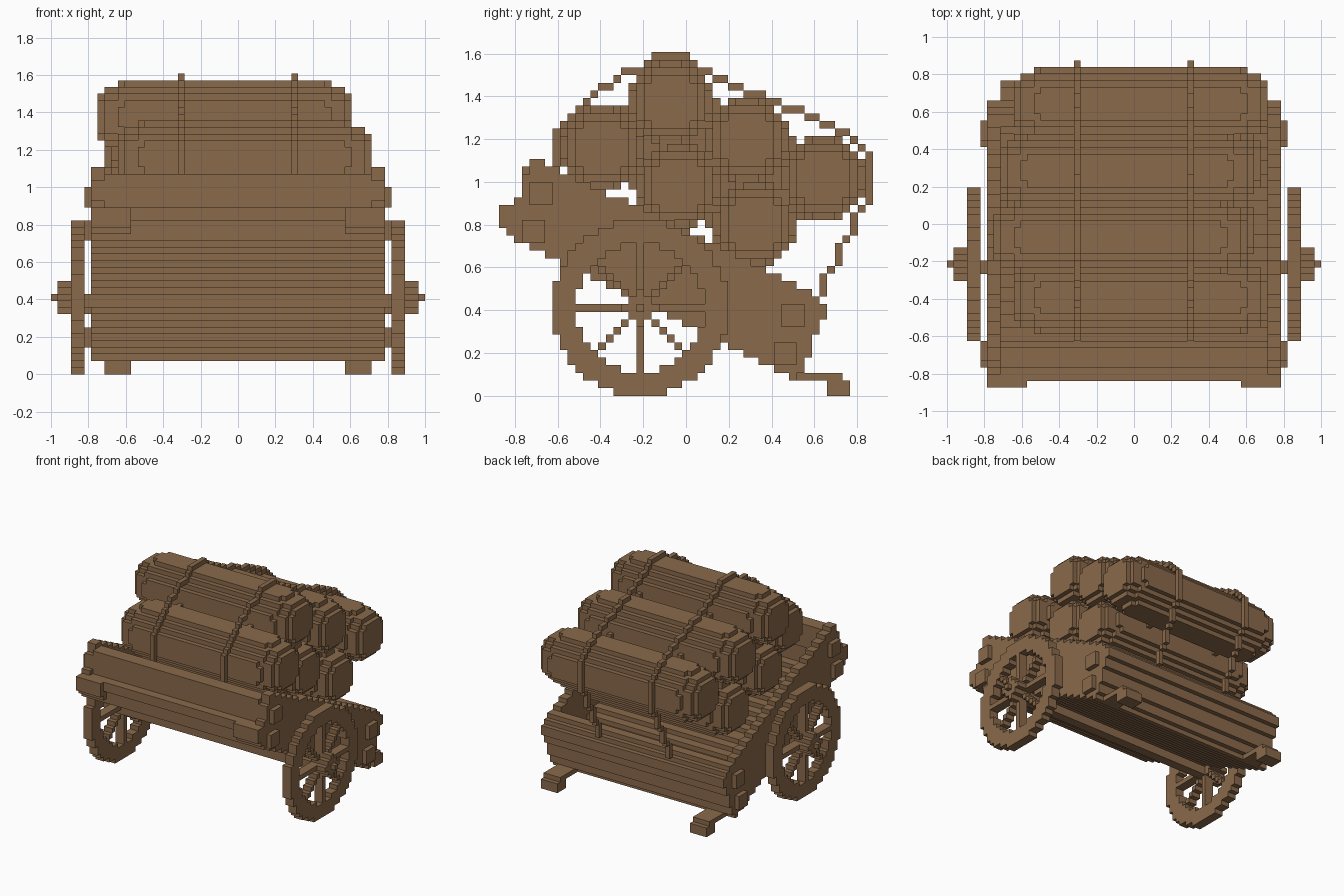
import bpy, math

if "Cube" in bpy.data.objects:
    bpy.data.objects.remove(bpy.data.objects["Cube"], do_unlink=True)

V = 2 / 56        # block size
Y0 = -24.5        # first block column along y

wood = bpy.data.materials.new("brown wood")
wood.use_nodes = True
COLOUR = (0.255, 0.144, 0.07, 1)
wood.diffuse_color = COLOUR
bsdf = wood.node_tree.nodes["Principled BSDF"]
bsdf.inputs["Base Color"].default_value = COLOUR
bsdf.inputs["Roughness"].default_value = 0.9


def build(name, *slabs):
    """Skin of a block model; each slab is (cells in the y-z plane, x start, x end)."""
    solid = {(i, j, k) for cells, x0, x1 in slabs for i in range(x0, x1) for j, k in cells}
    index, verts, faces = {}, [], []
    for cell in sorted(solid):
        for axis in range(3):
            for side in (0, 1):
                beyond = list(cell)
                beyond[axis] += 2 * side - 1
                if tuple(beyond) in solid:
                    continue
                quad = []
                for u, w in ((0, 0), (1, 0), (1, 1), (0, 1)):
                    p = list(cell)
                    p[axis] += side
                    p[(axis + 1) % 3] += u
                    p[(axis + 2) % 3] += w
                    p = tuple(p)
                    if p not in index:
                        index[p] = len(verts)
                        verts.append((p[0] * V, (p[1] + Y0) * V, p[2] * V))
                    quad.append(index[p])
                faces.append(quad if side else quad[::-1])
    mesh = bpy.data.meshes.new(name)
    mesh.from_pydata(verts, [], faces)
    mesh.materials.append(wood)
    bpy.context.collection.objects.link(bpy.data.objects.new(name, mesh))


def both_sides(name, *slabs):
    build("left_" + name, *slabs)
    build("right_" + name, *[(cells, -x1, -x0) for cells, x0, x1 in slabs])


def rect(j0, j1, k0, k1):
    return {(j, k) for j in range(j0, j1) for k in range(k0, k1)}


def disc(cj, ck, r, inner=-1):
    n = int(r) + 1
    return {(cj + a, ck + b) for a in range(-n, n + 1) for b in range(-n, n + 1)
            if inner < math.hypot(a, b) <= r}


def line(points):
    cells = set()
    for (a, b), (c, d) in zip(points, points[1:]):
        n = max(abs(c - a), abs(d - b))
        for i in range(n + 1):
            cells.add((round(a + (c - a) * i / n), round(b + (d - b) * i / n)))
    return cells


# Tilted cart box: the outline runs clockwise, first edge is the open top
OUTLINE = [(-0.72, 1.12), (0.62, 0.475), (0.655, 0.40), (0.52, 0.07), (-0.85, 0.75)]


def edge_depths(j, k):
    y, z = (j + 0.5 + Y0) * V, (k + 0.5) * V
    depths = []
    for (a, b), (c, d) in zip(OUTLINE, OUTLINE[1:] + OUTLINE[:1]):
        depths.append(((y - a) * (d - b) - (z - b) * (c - a)) / math.hypot(c - a, d - b))
    return depths


panel = {c for c in rect(0, 49, 0, 45) if min(edge_depths(*c)) >= 0}
shell = {(j, k) for j, k in panel if min(edge_depths(j, k)[1:]) < 0.09
         and k < 30 and not (j < 5 and k >= 21)}
front_board = rect(3, 6, 25, 30) | rect(1, 5, 23, 25) | rect(2, 5, 21, 23)
corner_plate = rect(0, 1, 22, 25) | rect(1, 2, 21, 25)
both_sides("side_panel", (panel, 20, 22), (corner_plate, 16, 22))
build("floor_and_end_boards", (shell | front_board, -20, 20))

# Square brackets on the side panels
for name, j, k in [("front_upper", 4, 25), ("front_lower", 3, 20),
                   ("rear_upper", 37, 9), ("rear_lower", 36, 4)]:
    both_sides(name + "_bracket", (rect(j, j + 3, k, k + 3), 22, 23))

# Rear feet
both_sides("foot", (rect(39, 45, 2, 3) | rect(43, 46, 0, 2), 16, 20))

# Wheels with eight spokes and stepped hubs, and the axle
HUB = (18, 11)
spokes = set()
for a, b, n in [(1, 0, 9), (0, 1, 9), (1, 1, 6), (1, -1, 6)]:
    spokes |= {(HUB[0] + a * i, HUB[1] + b * i) for i in range(-n, n + 1)}
both_sides("wheel", (disc(*HUB, 11.5, 8.5) | spokes, 23, 25),
           (disc(*HUB, 2.3) & spokes, 25, 27), ({HUB}, 27, 28))
build("axle", (rect(17, 19, 10, 12), -23, 23))

# Six stacked logs with stepped, rounded ends: centre block and first x
LENGTH = 38
END_RADII = (3.7, 4.5, 4.5, 5.1)
LOGS = {"lower_front": (13, 32, -18), "lower_middle": (23, 27, -20),
        "lower_rear": (33, 22, -19), "upper_front": (22, 38, -21),
        "upper_middle": (32, 33, -20), "upper_rear": (42, 28, -18)}
for name, (j, k, x0) in LOGS.items():
    x1 = x0 + LENGTH
    n = len(END_RADII)
    build(name + "_log", (disc(j, k, 5.5), x0 + n, x1 - n),
          *[(disc(j, k, r), x0 + i, x1 - i) for i, r in enumerate(END_RADII)])

# Two straps over the stack, with packing in the gaps where neighbouring logs meet
strap = line([(7, 28), (7, 34), (11, 38), (15, 41), (19, 43), (20, 44), (24, 44), (25, 43),
              (28, 41), (43, 35), (47, 32), (48, 30), (48, 26), (46, 22), (41, 12)])
logs = set().union(*(disc(j, k, 5.5) for j, k, x in LOGS.values()))
gaps = {(j, k) for j, k in rect(0, 49, 0, 45) - logs - strap
        if sum(math.hypot(j - a, k - b) < 6.7 for a, b, x in LOGS.values()) > 1}
both_sides("strap", (strap, 8, 9))
both_sides("strap_packing", (gaps, 8, 9))
